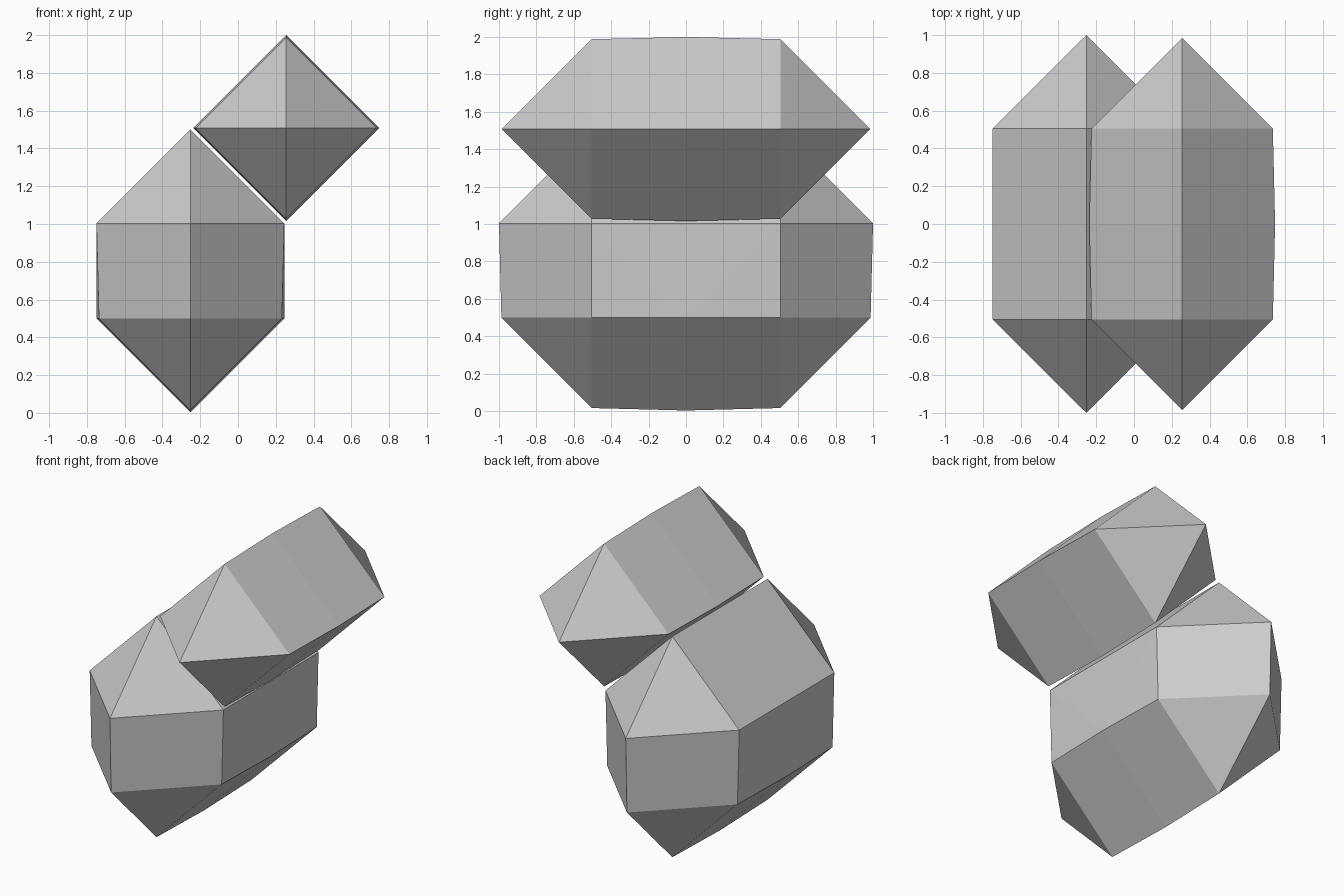
import bpy
import bmesh

cube = bpy.data.objects.get("Cube")
if cube:
    bpy.data.objects.remove(cube)

# One plain grey for both crystals
grey = bpy.data.materials.new("plain grey")
grey.use_nodes = True
colour = (0.6, 0.6, 0.6, 1)
grey.diffuse_color = colour
grey.node_tree.nodes["Principled BSDF"].inputs["Base Color"].default_value = colour

HALF = 0.505    # half length of the ridges


def half_points(x, z, end_r, mid_r, tip, up):
    """Points of an upper (up=1) or lower (up=-1) half: ridge, sides and tips."""
    points = [(x, -tip, z), (x, tip, z)]
    for y, r in ((-HALF, end_r), (0, mid_r), (HALF, end_r)):
        points += [(x - r, y, z), (x + r, y, z), (x, y, z + up * r)]
    return points


def crystal(name, points):
    """Wrap the points in a flat-faced convex solid."""
    bm = bmesh.new()
    for p in points:
        bm.verts.new(p)
    hull = bmesh.ops.convex_hull(bm, input=bm.verts[:])
    loose = {v for v in hull["geom_interior"] + hull["geom_unused"]
             if isinstance(v, bmesh.types.BMVert) and v.is_valid}
    bmesh.ops.delete(bm, geom=list(loose), context="VERTS")
    bmesh.ops.dissolve_limit(bm, angle_limit=0.002, verts=bm.verts[:], edges=bm.edges[:])
    bmesh.ops.recalc_face_normals(bm, faces=bm.faces[:])
    mesh = bpy.data.meshes.new(name)
    bm.to_mesh(mesh)
    bm.free()
    mesh.materials.append(grey)
    bpy.context.collection.objects.link(bpy.data.objects.new(name, mesh))


# Upper crystal: a long diamond, slightly swollen in the middle
crystal("upper_crystal",
        half_points(0.255, 1.508, 0.48, 0.492, 0.985, 1)
        + half_points(0.255, 1.508, 0.48, 0.492, 0.985, -1))

# Lower crystal: straight roof above, upright walls, swollen keel below
crystal("lower_crystal",
        half_points(-0.252, 1.003, 0.497, 0.497, 1.0, 1)
        + half_points(-0.252, 0.5, 0.484, 0.497, 0.987, -1))
